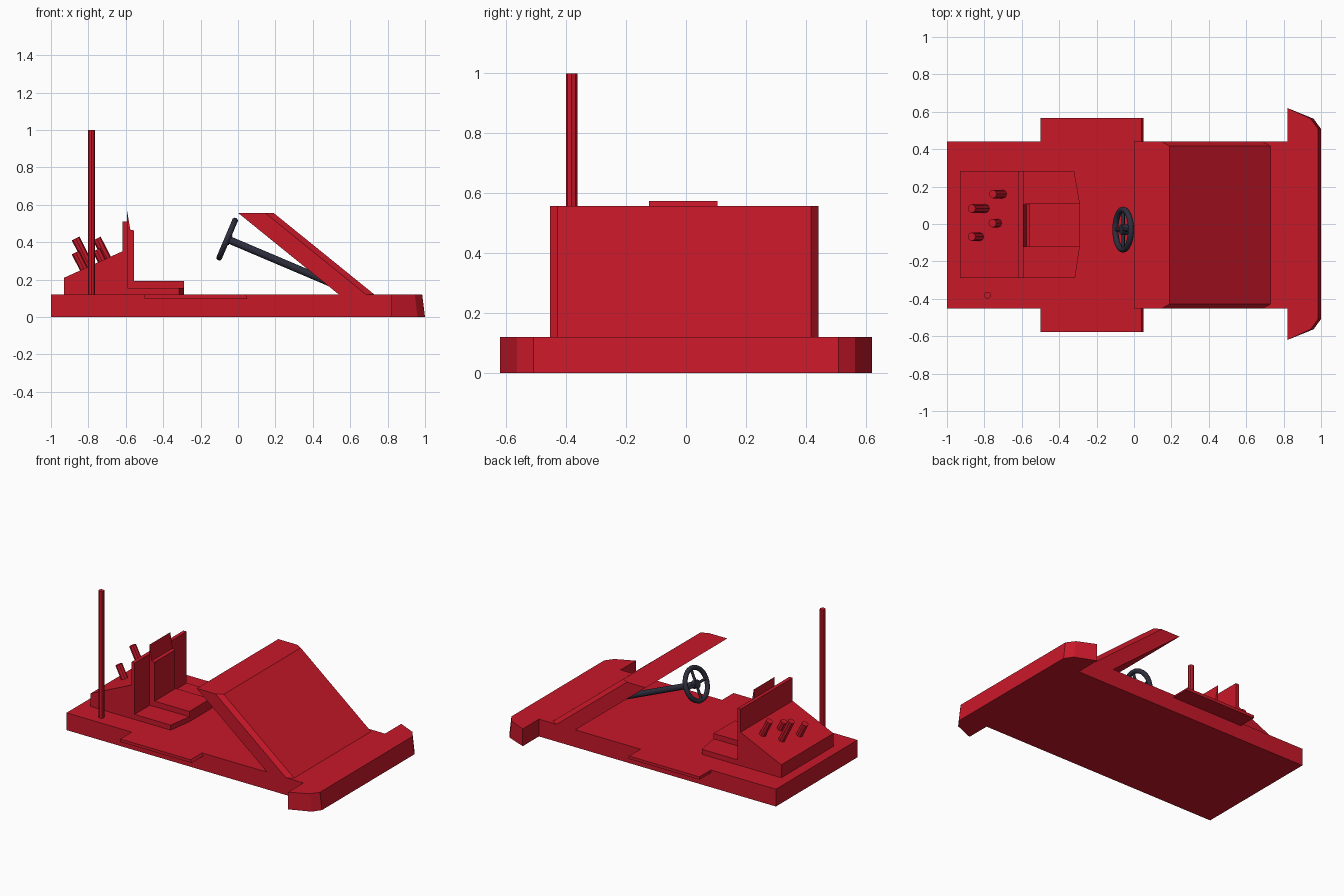
import bpy, bmesh, math
from mathutils import Vector

if "Cube" in bpy.data.objects:
    bpy.data.objects.remove(bpy.data.objects["Cube"])


def material(name, color):
    m = bpy.data.materials.new(name)
    m.diffuse_color = color
    m.use_nodes = True
    m.node_tree.nodes["Principled BSDF"].inputs["Base Color"].default_value = m.diffuse_color
    return m


RED = material("red_paint", (0.58, 0.009, 0.022, 1))
DARK = material("dark_rubber", (0.027, 0.027, 0.047, 1))


def finish(name, bm, mat):
    bmesh.ops.recalc_face_normals(bm, faces=bm.faces[:])
    me = bpy.data.meshes.new(name)
    bm.to_mesh(me)
    bm.free()
    me.materials.append(mat)
    ob = bpy.data.objects.new(name, me)
    bpy.context.collection.objects.link(ob)
    return ob


def loft(name, ring_a, ring_b, mat=RED):
    """Solid between two matching rings of points."""
    bm = bmesh.new()
    a = [bm.verts.new(p) for p in ring_a]
    b = [bm.verts.new(p) for p in ring_b]
    bm.faces.new(a)
    bm.faces.new(b)
    n = len(a)
    for i in range(n):
        j = (i + 1) % n
        bm.faces.new((a[i], a[j], b[j], b[i]))
    return finish(name, bm, mat)


def side_prism(name, profile, y0, y1):
    """Extrude an (x, z) profile along y."""
    return loft(name, [(x, y0, z) for x, z in profile], [(x, y1, z) for x, z in profile])


def plan_prism(name, plan, z0, z1):
    """Extrude an (x, y) outline along z."""
    return loft(name, [(x, y, z0) for x, y in plan], [(x, y, z1) for x, y in plan])


def rod(name, start, end, radius, sides=8, mat=RED, smooth=False):
    start, end = Vector(start), Vector(end)
    d = end - start
    bm = bmesh.new()
    bmesh.ops.create_cone(bm, cap_ends=True, segments=sides, radius1=radius,
                          radius2=radius, depth=d.length)
    bm.transform(d.to_track_quat('Z', 'Y').to_matrix().to_4x4())
    bmesh.ops.translate(bm, verts=bm.verts[:], vec=(start + end) / 2)
    ob = finish(name, bm, mat)
    if smooth:
        for p in ob.data.polygons:
            p.use_smooth = len(p.vertices) == 4
    return ob


# Chassis floor and the thin running boards
Y0, Y1 = -0.453, 0.442
plan_prism("floor", [(-1, Y0), (0.83, Y0), (0.83, Y1), (-1, Y1)], 0, 0.12)
board = [(-0.5, 0.10), (0.05, 0.10), (0.04, 0.12), (-0.5, 0.12)]
side_prism("running_board_front", board, -0.578, Y0)
side_prism("running_board_back", board, Y1, 0.567)

# Front bumper, bevelled corners and a slightly raked nose
half = [(0.82, 0.62), (0.945, 0.563), (0.985, 0.508)]
outline = half + [(x, -y) for x, y in reversed(half)]
loft("bumper", [(x + (0.015 if x > 0.9 else 0), y, 0) for x, y in outline],
     [(x, y, 0.12) for x, y in outline])

# Sloped front panel with chamfered long edges
section = [(0, Y0), (0.145, Y0), (0.19, Y0 + 0.025), (0.19, Y1 - 0.025), (0.145, Y1), (0, Y1)]
loft("sloped_front_panel", [(x, y, 0.557) for x, y in section],
     [(x + 0.54, y, 0.12) for x, y in section])

# Engine box and firewall behind the seat
side_prism("engine_box", [(-0.93, 0.12), (-0.93, 0.21), (-0.617, 0.352), (-0.617, 0.12)],
           -0.289, 0.283)
side_prism("firewall", [(-0.617, 0.12), (-0.617, 0.512), (-0.592, 0.512), (-0.592, 0.12)],
           -0.289, 0.283)

# Seat: base plate, cushion and backrest with pointed headrest
plan_prism("seat_base", [(-0.595, -0.289), (-0.315, -0.289), (-0.29, -0.12),
                         (-0.29, 0.113), (-0.32, 0.283), (-0.595, 0.283)], 0.12, 0.155)
plan_prism("seat_cushion", [(-0.58, -0.12), (-0.29, -0.12), (-0.29, 0.113), (-0.58, 0.113)],
           0.15, 0.192)
side_prism("seat_back", [(-0.594, 0.15), (-0.594, 0.575), (-0.576, 0.468),
                         (-0.556, 0.463), (-0.556, 0.15)], -0.123, 0.105)

# Exhaust pipes leaning backwards out of the engine box
lean = Vector((0.45, 0, -0.89))
for i, (x, y, z, length) in enumerate([(-0.755, 0.16, 0.42, 0.15), (-0.868, 0.083, 0.42, 0.22),
                                       (-0.757, 0.005, 0.36, 0.10), (-0.868, -0.068, 0.345, 0.13)]):
    tip = Vector((x, y, z))
    rod(f"exhaust_pipe_{i + 1}", tip + lean * length, tip, 0.023)

# Aerial pole
rod("aerial", (-0.783, -0.381, 0.11), (-0.783, -0.381, 1.0), 0.019)

# Steering column, wheel rim, hub and spokes
hub = Vector((-0.058, -0.03, 0.417))
axis = Vector((0.92, 0, -0.39)).normalized()
rod("steering_column", hub, hub + axis * 0.63, 0.02, 16, DARK, True)
rod("steering_hub", hub - axis * 0.012, hub + axis * 0.02, 0.028, 16, DARK, True)
bpy.ops.mesh.primitive_torus_add(major_radius=0.107, minor_radius=0.016, major_segments=32,
                                 minor_segments=10, location=hub)
rim = bpy.context.object
rim.name = "steering_rim"
rim.rotation_euler = axis.to_track_quat('Z', 'Y').to_euler()
rim.data.materials.append(DARK)
bpy.ops.object.shade_smooth()
up = axis.cross(Vector((0, 1, 0)))
for i in range(4):
    a = i * math.pi / 2
    d = up * math.cos(a) + Vector((0, 1, 0)) * math.sin(a)
    rod(f"steering_spoke_{i + 1}", hub, hub + d * 0.107, 0.009, 8, DARK, True)
